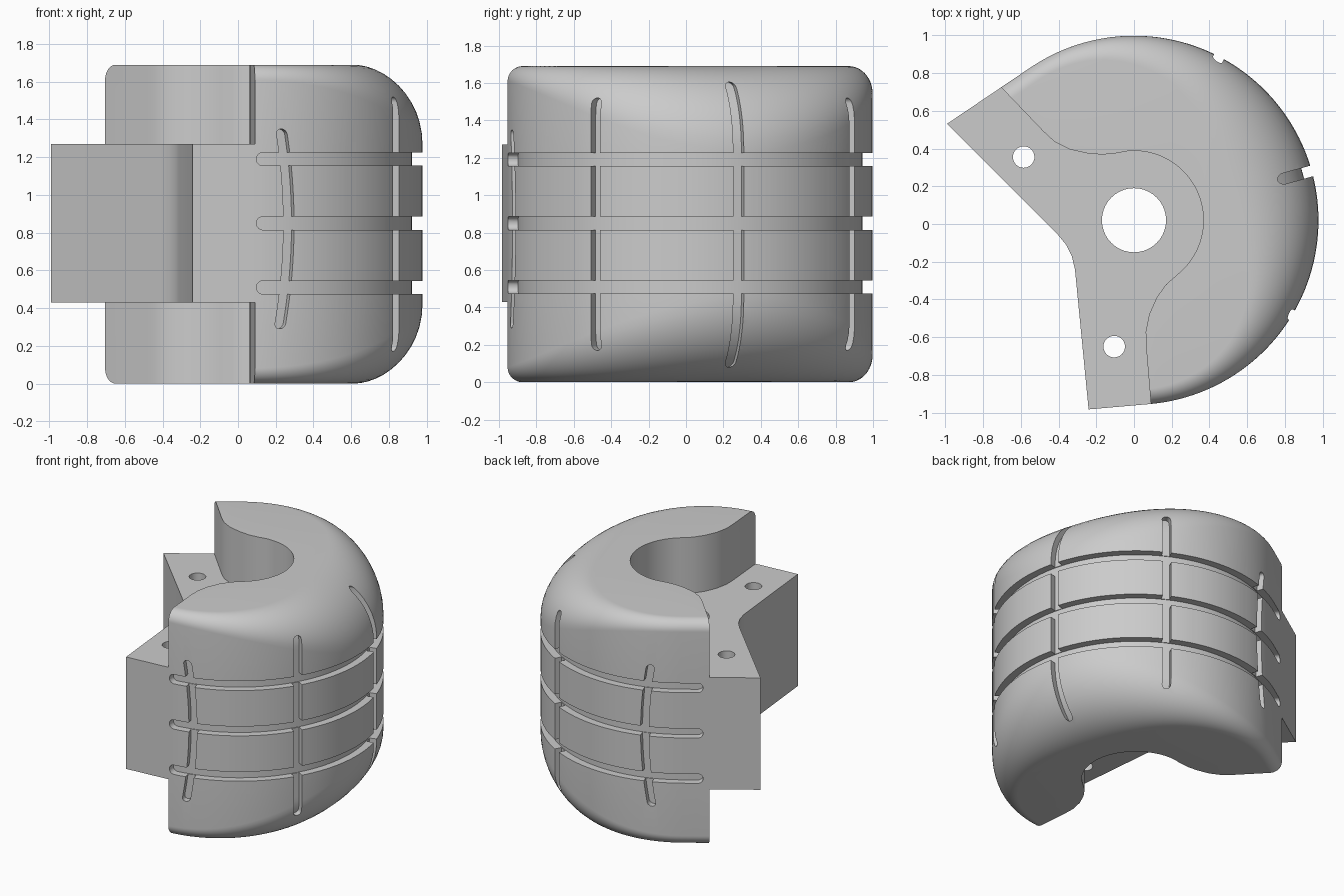
import bpy, bmesh
from math import sin, cos, radians, degrees, pi, sqrt
from mathutils import Vector

if "Cube" in bpy.data.objects:
    bpy.data.objects.remove(bpy.data.objects["Cube"])

R, C, TOP = 0.978, Vector((0, 0.02)), 1.69
A0, A1 = -85, 124                      # arc part of the outer outline, degrees
L = R * radians(A1 - A0)


def make(name, verts, faces):
    bm = bmesh.new()
    vs = [bm.verts.new(v) for v in verts]
    for f in faces:
        bm.faces.new([vs[i] for i in f])
    bmesh.ops.recalc_face_normals(bm, faces=bm.faces)
    me = bpy.data.meshes.new(name)
    bm.to_mesh(me)
    bm.free()
    ob = bpy.data.objects.new(name, me)
    bpy.context.collection.objects.link(ob)
    return ob


def loft(name, rings):
    """Closed skin through rings of equal size."""
    n, m = len(rings[0]), len(rings)
    faces = [(i*n + j, i*n + (j+1) % n, (i+1)*n + (j+1) % n, (i+1)*n + j)
             for i in range(m-1) for j in range(n)]
    faces += [tuple(range(n)), tuple(range((m-1)*n, m*n))]
    return make(name, [v for r in rings for v in r], faces)


def prism(name, pts, z0, z1):
    return loft(name, [[(p[0], p[1], z) for p in pts] for z in (z0, z1)])


def outline(s):
    """Point and outward normal of the outline: arc with tangent straight ends."""
    a = radians(A0) + min(max(s, 0), L) / R
    n = Vector((cos(a), sin(a)))
    over = s - min(max(s, 0), L)
    return C + n * R + Vector((-n.y, n.x)) * over, n


def fillet(angle):
    t = min(abs(angle - 18) / 110, 1)
    return 0.08 + 0.37 * max(cos(t * pi / 2), 0) ** 2.5


def levels(a, b, h, count):
    """Positions and half widths along a round-ended slot."""
    ends = [(h * (1 - cos(q)), h * sin(q)) for q in (0.25, 0.6, 0.95, 1.3, pi / 2)]
    mid = [(a + h + (b - a - 2*h) * i / count, h) for i in range(1, count)]
    return [(a + d, w) for d, w in ends] + mid + [(b - d, w) for d, w in reversed(ends)]


# body: outline with a rim fillet that swells toward the middle
K = 12
stations = [-0.6, -0.3] + [L * i / 90 for i in range(91)] + [L + 0.1, L + 0.3, L + 0.75]
verts = []
for s in stations:
    p, n = outline(s)
    r = fillet(A0 + degrees(s / R))
    arc = [(r * (1 - cos(q)), r * (1 - sin(q)))
           for q in (pi / 2 * i / K for i in range(K + 1))]
    prof = [(d, z) for d, z in reversed(arc)] + [(d, TOP - z) for d, z in arc]
    prof = [(d, z) for d, z in [(a, b) for a, b in reversed(arc)]] + [(d, TOP - z) for d, z in arc]
    verts += [(*(p - n * d), z) for d, z in sorted(prof, key=lambda e: e[1])]
W, M = 2 * (K + 1), len(stations)
faces = [(i*W + j, i*W + j + 1, (i+1)*W + j + 1, (i+1)*W + j)
         for i in range(M - 1) for j in range(W - 1)]
faces += [tuple(i*W for i in range(M)), tuple(i*W + W - 1 for i in range(M)),
          tuple(range(W)) + tuple((M-1)*W + j for j in reversed(range(W)))]
body = make("grooved_body", verts, faces)
cutters = []

# open side of the bracket plate
cutters.append(prism("open_side_cut", [
    (-1.4, 0.94), (-0.99, 0.53), (-0.405, -0.055), (-0.36, -0.11), (-0.33, -0.17),
    (-0.313, -0.24), (-0.24, -0.99), (-0.21, -1.3), (-2, -1.3), (-2, 0.94)], -1, 3))

# recesses above and below the plate
arc = [(C.x + 0.368 * cos(radians(a)), C.y + 0.368 * sin(radians(a))) for a in range(95, -54, -5)]
curve = ([(-1.02, 1.055), (-0.70, 0.72), (-0.48, 0.49), (-0.42, 0.435), (-0.34, 0.395),
          (-0.25, 0.375), (-0.17, 0.368), (-0.1, 0.374)] + arc +
         [(0.17, -0.32), (0.12, -0.39), (0.08, -0.48), (0.062, -0.57), (0.064, -0.65),
          (0.09, -0.96), (0.11, -1.2), (-2.1, -1.2), (-2.1, 1.055)])
cutters.append(prism("upper_recess_cut", curve, 1.27, 2.2))
cutters.append(prism("lower_recess_cut", curve, -0.5, 0.43))

# shaft hole and two bolt holes
for x, y, r in ((0, 0.02, 0.17), (-0.585, 0.355, 0.057), (-0.105, -0.65, 0.057)):
    cutters.append(prism("hole_cut", [(x + r * cos(2*pi*i/40), y + r * sin(2*pi*i/40))
                                      for i in range(40)], -1, 3))

# three horizontal grooves
for zc in (0.51, 0.85, 1.19):
    rings = []
    for s, h in levels(0.012, L + 0.145, 0.035, 100):
        p, n = outline(s)
        a, b = p - n * 0.055, p + n * 0.2
        rings.append([(*a, zc - h), (*b, zc - h), (*b, zc + h), (*a, zc + h)])
    cutters.append(loft("ring_groove_cut", rings))

# five upright grooves following the swelling rim
for ang, z0, z1, bow in ((-74, 0.29, 1.35, -0.045), (-31, 0.17, 1.52, 0), (15.5, 0.08, 1.605, 0),
                         (62.5, 0.17, 1.52, 0), (109, 0.29, 1.35, 0.045)):
    n = Vector((cos(radians(ang)), sin(radians(ang))))
    t = Vector((-n.y, n.x))
    r = fillet(ang)
    rings = []
    for z, w in levels(z0, z1, 0.029, 40):
        k = max(abs(z - TOP / 2) - (TOP / 2 - r), 0)
        rad = R - r + sqrt(max(r * r - k * k, 0)) - 0.05
        mid = bow * ((z - TOP / 2) / 0.52) ** 2
        rings.append([(*(C + n * q + t * (mid + e)), z)
                      for q, e in ((rad, -w), (1.25, -w), (1.25, w), (rad, w))])
    cutters.append(loft("upright_groove_cut", rings))

# carve the body, then drop the cutters
bpy.context.view_layer.objects.active = body
body.select_set(True)
for c in cutters:
    c.hide_render = True
    mod = body.modifiers.new(c.name, 'BOOLEAN')
    mod.operation, mod.solver, mod.object = 'DIFFERENCE', 'EXACT', c
    bpy.ops.object.modifier_apply(modifier=mod.name)
    bpy.data.objects.remove(c)
bpy.ops.object.shade_smooth_by_angle(angle=radians(30))
